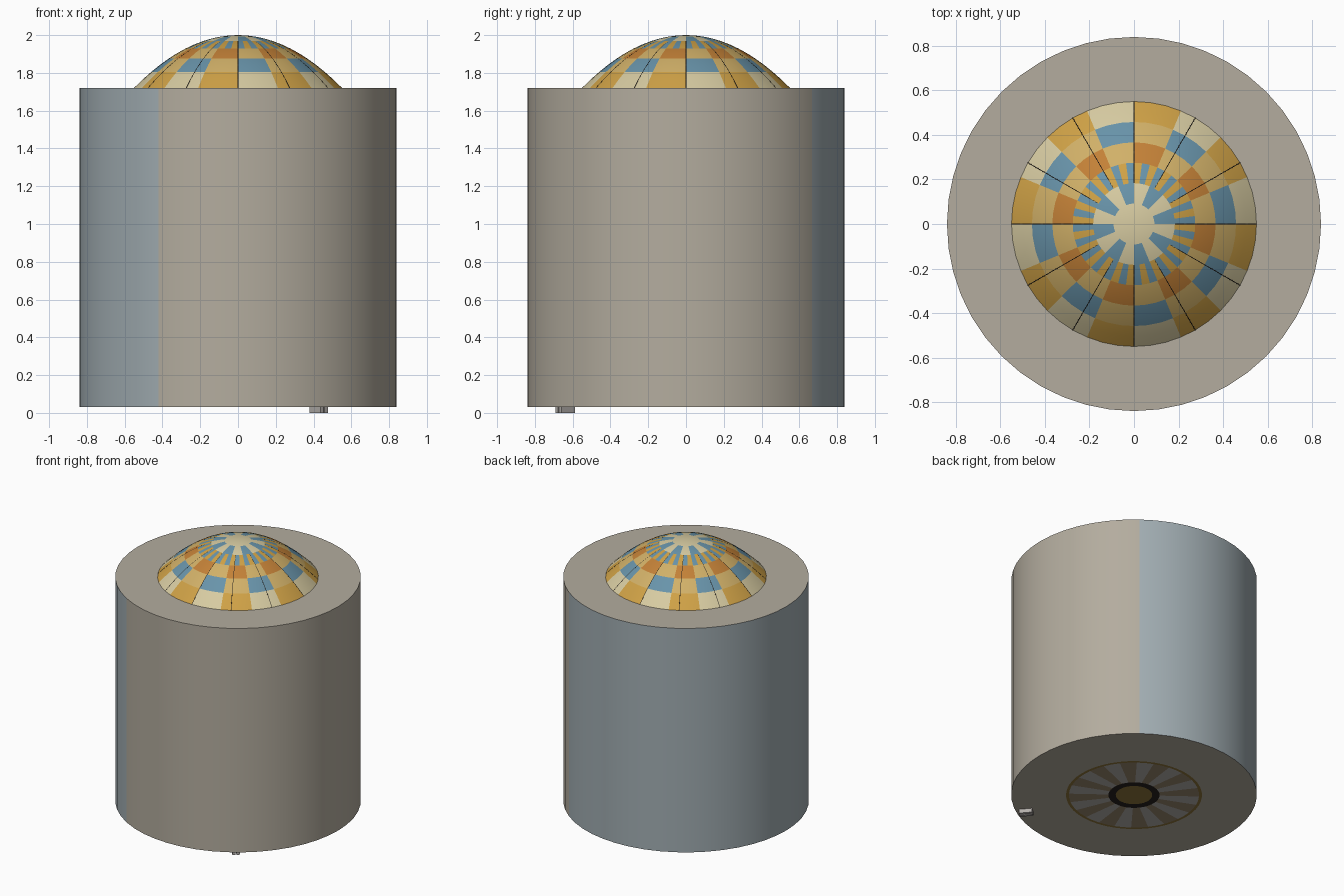
import bpy, bmesh
from math import sin, cos, pi, radians

if "Cube" in bpy.data.objects:
    bpy.data.objects.remove(bpy.data.objects["Cube"])

SEG = 48
R_WALL, R_DOME = 0.84, 0.55
Z_FLOOR, Z_CEIL, Z_TOP = 0.03, 1.72, 2.0


def mat(name, r, g, b):
    m = bpy.data.materials.new(name)
    m.diffuse_color = [*((c / 255) ** 2.2 for c in (r, g, b)), 1]
    m.use_nodes = True
    m.node_tree.nodes["Principled BSDF"].inputs["Base Color"].default_value = m.diffuse_color
    return m


STONE = mat("stone", 178, 171, 157)
BLUE_GREY = mat("blue_grey", 160, 172, 177)
CREAM = mat("cream", 214, 202, 160)
GOLD = mat("gold", 206, 160, 72)
TAN = mat("tan", 208, 175, 104)
BLUE = mat("blue", 104, 146, 168)
ORANGE = mat("orange", 194, 128, 58)
DARK = mat("dark", 42, 38, 34)
BROWN = mat("brown", 150, 134, 110)
PALE = mat("pale_grey", 178, 174, 170)
BRASS = mat("brass", 140, 116, 60)


def lathe(name, profile, colour, mats, smooth=False, offset=0.0, flip=False):
    """Revolve (r, z) points; colour(ring, segment) gives a material index."""
    bm = bmesh.new()
    rings = []
    for r, z in profile:
        if r < 1e-6:
            rings.append([bm.verts.new((0, 0, z))] * SEG)
        else:
            rings.append([bm.verts.new((r * cos(2 * pi * k / SEG + offset),
                                        r * sin(2 * pi * k / SEG + offset), z))
                          for k in range(SEG)])
    for i in range(len(rings) - 1):
        a, b = rings[i], rings[i + 1]
        for k in range(SEG):
            n = (k + 1) % SEG
            vs = list(dict.fromkeys((a[k], a[n], b[n], b[k])))
            if flip:
                vs.reverse()
            f = bm.faces.new(vs)
            f.material_index = colour(i, k)
            f.smooth = smooth
    me = bpy.data.meshes.new(name)
    bm.to_mesh(me)
    bm.free()
    for m in mats:
        me.materials.append(m)
    ob = bpy.data.objects.new(name, me)
    bpy.context.collection.objects.link(ob)
    return ob


def dome_z(r):
    return Z_TOP - (Z_TOP - Z_CEIL) * (r / R_DOME) ** 2


# Round wall: blue-grey from 52.5 to 240 degrees, stone elsewhere
lathe("round_wall", [(R_WALL, Z_FLOOR), (R_WALL, Z_CEIL)],
      lambda i, k: int(7 <= k < 32), [STONE, BLUE_GREY], smooth=True)

# Flat ceiling ring around the dome, and the floor
lathe("ceiling_ring", [(R_WALL, Z_CEIL), (R_DOME, Z_CEIL)], lambda i, k: 0, [STONE])
lathe("floor", [(R_WALL, Z_FLOOR), (0, Z_FLOOR)], lambda i, k: 0, [STONE], flip=True)

# Tiled glass dome: six bands of equal radial width, 16 panes (48 in the fine band)
dome_mats = [CREAM, GOLD, TAN, BLUE, ORANGE]
BANDS = [(0, 1, 3), (3, 2, 3), (2, 4, 3), (3, 1, 1), (3, 0, 3), (0, 0, 3)]
SUB = 2
steps = len(BANDS) * SUB


def dome_colour(i, k):
    even, odd, width = BANDS[i // SUB]
    return odd if (k // width) % 2 else even


radii = [R_DOME * (1 - i / steps) for i in range(steps + 1)]
lathe("glass_dome", [(r, dome_z(r)) for r in radii], dome_colour, dome_mats, smooth=True)

# Thin dome ribs just breaking the surface
ribs = bpy.data.curves.new("dome_ribs", "CURVE")
ribs.dimensions = "3D"
ribs.bevel_depth = 0.003
ribs.bevel_resolution = 1
for n in range(12):
    a = radians(30 * n)
    s = ribs.splines.new("POLY")
    s.points.add(steps - 1)
    for p, r in zip(s.points, radii[:-1]):
        p.co = (r * cos(a), r * sin(a), dome_z(r) - 0.0028, 1)
ribs.materials.append(DARK)
bpy.context.collection.objects.link(bpy.data.objects.new("dome_ribs", ribs))

# Floor medallion seen from below: rim, 24 rays, dark ring, brass centre
zm = Z_FLOOR - 0.002
lathe("floor_medallion",
      [(r, zm) for r in (0.465, 0.445, 0.175, 0.125, 0)],
      lambda i, k: (0, 1 + (k // 2) % 2, 3, 4)[i] if i != 1 else 1 + (k // 2) % 2,
      [BRASS, BROWN, PALE, DARK, BRASS], offset=radians(7.5), flip=True)

# Small pair of feet under the floor edge
for side in (-1, 1):
    a = radians(-50)
    d = 0.0145 * side
    bpy.ops.mesh.primitive_cube_add(
        size=1, location=(0.427 - d * sin(a), -0.64 + d * cos(a), 0.02), rotation=(0, 0, a))
    foot = bpy.context.object
    foot.name = "foot_left" if side < 0 else "foot_right"
    foot.scale = (0.092, 0.022, 0.04)
    foot.data.materials.append(PALE)
